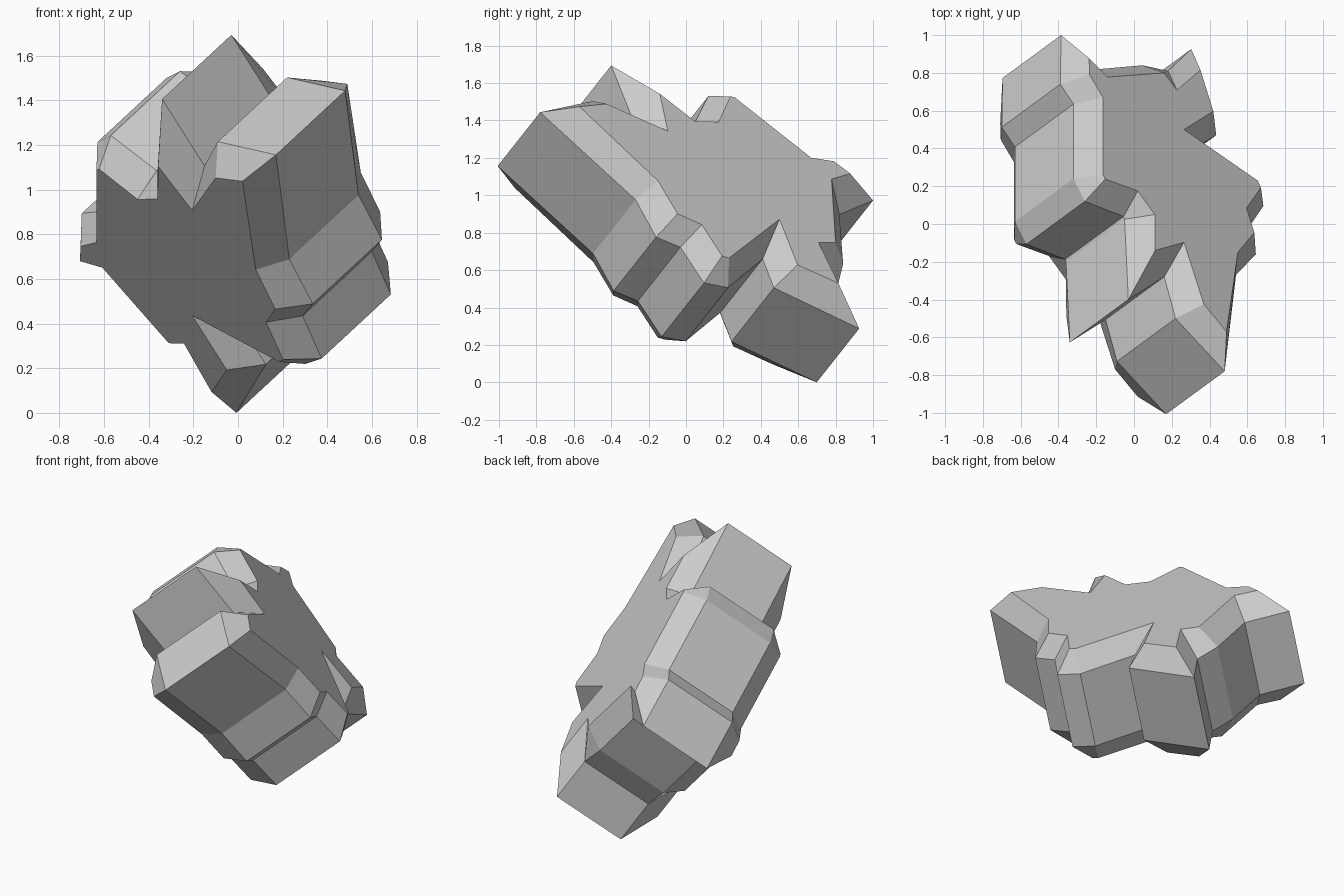
import bpy, bmesh
from mathutils import Vector

if "Cube" in bpy.data.objects:
    bpy.data.objects.remove(bpy.data.objects["Cube"])

# Tilted slab: outline points are given as seen from above and lifted onto sloping planes
N = Vector((0.646, 0.473, 0.599))
RIM, FACE = 0.806, 0.93          # plane distances of upper rim and upper flat face
MID = 0.566                      # mirror plane of the slab

# rim x, y and the matching bevelled face x, y, counter-clockwise from the front block
OUTLINE = [
    # front block and right-hand steps
    (.48, -.78, .49, -.57), (.54, -.27, .55, -.15), (.645, -.16, .637, -.045),
    (.60, -.03, .596, .085), (.685, .096, .672, .193), (.613, .225, .655, .23),
    # notch and lower block
    (.336, .41, .265, .50), (.435, .47, .42, .597), (.303, .926, .352, .815),
    (.18, .81, .228, .709), (.045, .84, .16, .80), (-.185, .82, -.138, .778),
    # back block and left-hand steps
    (-.386, 1.0, -.238, .878), (-.39, .74, -.235, .79), (-.32, .635, -.164, .67),
    (-.32, .24, -.164, .26), (-.26, .12, -.152, .238), (-.055, .04, .02, .175),
    (-.05, .025, .11, .05),
    # top block and notch beside the front block
    (-.03, -.40, .112, -.14), (.16, -.28, .265, -.097), (.22, -.50, .37, -.425),
]


def on_plane(x, y, dist):
    return Vector((x, y, (dist - N.x * x - N.y * y) / N.z))


def mirrored(p):
    return p - N * 2 * (N.dot(p) - MID)


def ring(bm, points):
    return [bm.verts.new(p) for p in points]


rim = [on_plane(a, b, RIM) for a, b, c, d in OUTLINE]
face = [on_plane(c, d, FACE) for a, b, c, d in OUTLINE]

# Stack four rings: lower face, lower rim, upper rim, upper face
bm = bmesh.new()
rings = [ring(bm, map(mirrored, face)), ring(bm, map(mirrored, rim)),
         ring(bm, rim), ring(bm, face)]
count = len(OUTLINE)
for low, high in zip(rings, rings[1:]):
    for i in range(count):
        j = (i + 1) % count
        bm.faces.new((low[i], low[j], high[j], high[i]))
bm.faces.new(rings[0][::-1])
bm.faces.new(rings[-1])
bmesh.ops.recalc_face_normals(bm, faces=bm.faces)

mesh = bpy.data.meshes.new("bevelled_slab")
bm.to_mesh(mesh)
bm.free()
slab = bpy.data.objects.new("bevelled_slab", mesh)
bpy.context.collection.objects.link(slab)
